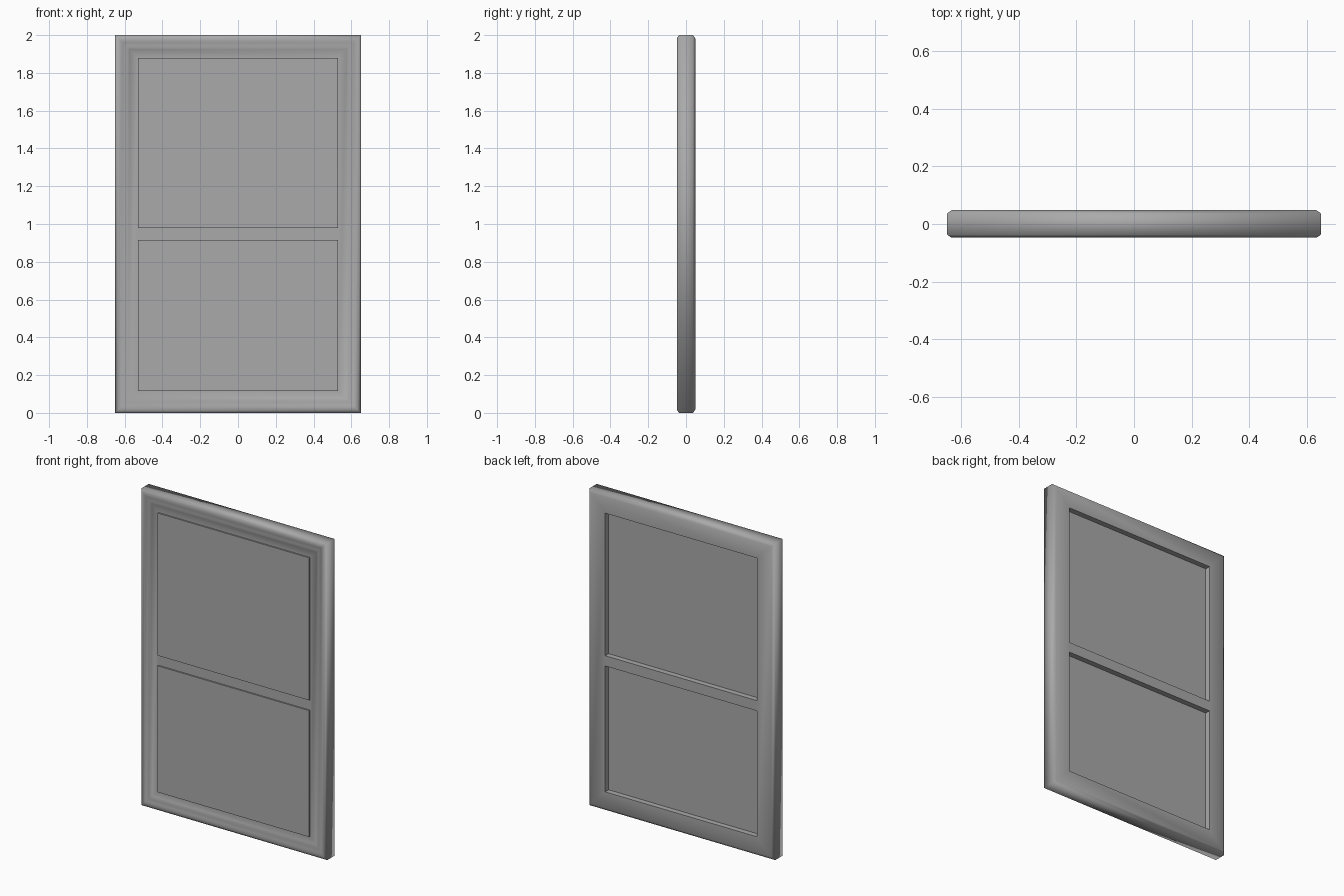
import bpy, bmesh, math

cube = bpy.data.objects.get("Cube")
if cube:
    bpy.data.objects.remove(cube, do_unlink=True)

HALF_W, HEIGHT, BORDER = 0.65, 2.0, 0.12
FRONT, FLAT, BACK = -0.0475, -0.037, 0.0495
grey = bpy.data.materials.new("mid grey")
grey.use_nodes = True
colour = (0.4, 0.4, 0.4, 1)
grey.diffuse_color = colour
grey.node_tree.nodes["Principled BSDF"].inputs["Base Color"].default_value = colour


def finish(name, bm):
    bmesh.ops.recalc_face_normals(bm, faces=bm.faces)
    mesh = bpy.data.meshes.new(name)
    bm.to_mesh(mesh)
    bm.free()
    mesh.materials.append(grey)
    obj = bpy.data.objects.new(name, mesh)
    bpy.context.collection.objects.link(obj)
    return obj


def box(name, x, y0, y1, z0, z1):
    bm = bmesh.new()
    bmesh.ops.create_cube(bm, size=1)
    for v in bm.verts:
        v.co = (2 * x * v.co.x, y1 if v.co.y > 0 else y0, z1 if v.co.z > 0 else z0)
    return finish(name, bm)


def mitred_frame(name, profile):
    """Sweep a closed (inset, depth) profile around the rectangle."""
    bm = bmesh.new()
    rings = []
    for d, y in profile:
        x = HALF_W - d
        rings.append([bm.verts.new((sx * x, y, z)) for sx, z in
                      ((-1, d), (1, d), (1, HEIGHT - d), (-1, HEIGHT - d))])
    for i, ring in enumerate(rings):
        other = rings[i - 1]
        for k in range(4):
            j = (k + 1) % 4
            bm.faces.new((ring[k], ring[j], other[j], other[k]))
    return finish(name, bm)


# Moulded surround: softened outside, shallow stepped front, flat back
frame = mitred_frame("window_frame", [
    (0, 0.037), (0, -0.037), (0.015, FRONT), (0.03, FRONT),
    (0.04, -0.044), (0.055, -0.043), (0.068, -0.042),
    (0.075, FLAT), (BORDER, FLAT), (BORDER, BACK), (0.018, BACK)])
bpy.ops.object.select_all(action='DESELECT')
frame.select_set(True)
bpy.context.view_layer.objects.active = frame
bpy.ops.object.shade_smooth_by_angle(angle=math.radians(65))

# Bar between the two panes
box("middle_rail", HALF_W - BORDER, FLAT, BACK, 0.915, 0.98)

# Panes sit slightly proud of the front and recessed at the back
for name, z0, z1 in (("upper_pane", 0.98, HEIGHT - BORDER),
                     ("lower_pane", 0.117, 0.915)):
    box(name, HALF_W - BORDER, -0.046, 0.015, z0, z1)
